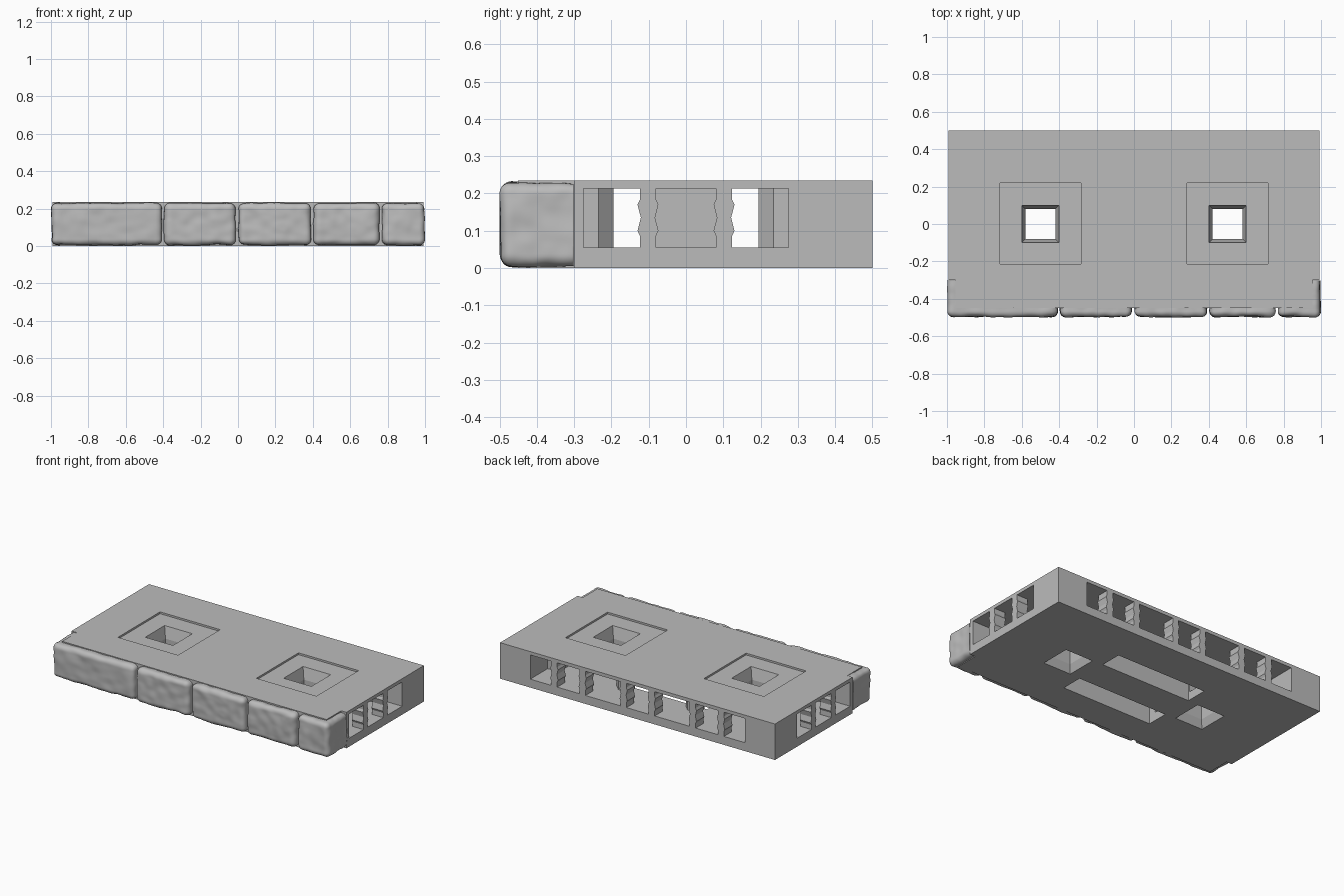
import bpy, bmesh
from math import pi
from mathutils import Matrix, Vector, noise

cube = bpy.data.objects.get("Cube")
if cube:
    bpy.data.objects.remove(cube, do_unlink=True)

stone_grey = bpy.data.materials.new("stone_grey")
stone_grey.use_nodes = True
GREY = (0.5, 0.5, 0.5, 1)
stone_grey.diffuse_color = GREY
stone_grey.node_tree.nodes["Principled BSDF"].inputs["Base Color"].default_value = GREY

TOP = 0.235
LOW, HIGH = 0.055, 0.213      # floor and ceiling of the clip sockets


def finish(name, bm):
    bmesh.ops.recalc_face_normals(bm, faces=bm.faces)
    mesh = bpy.data.meshes.new(name)
    bm.to_mesh(mesh)
    bm.free()
    mesh.materials.append(stone_grey)
    ob = bpy.data.objects.new(name, mesh)
    bpy.context.collection.objects.link(ob)
    return ob


def loft(name, rings, matrix=Matrix()):
    """Closed solid through rings of matching points."""
    bm = bmesh.new()
    loops = [[bm.verts.new(matrix @ Vector(p)) for p in ring] for ring in rings]
    for a, b in zip(loops, loops[1:]):
        for i in range(len(a)):
            j = (i + 1) % len(a)
            bm.faces.new((a[i], a[j], b[j], b[i]))
    bm.faces.new(loops[0])
    bm.faces.new(loops[-1])
    return finish(name, bm)


def prism(name, plan, z0, z1, matrix=Matrix()):
    return loft(name, [[(x, y, z) for x, y in plan] for z in (z0, z1)], matrix)


def rect(x0, x1, y0, y1):
    return [(x0, y0), (x1, y0), (x1, y1), (x0, y1)]


def cut(target, cutter):
    mod = target.modifiers.new("cut", "BOOLEAN")
    mod.operation = "DIFFERENCE"
    mod.solver = "EXACT"
    mod.object = cutter
    with bpy.context.temp_override(object=target, active_object=target):
        bpy.ops.object.modifier_apply(modifier=mod.name)
    bpy.data.objects.remove(cutter, do_unlink=True)


# Base slab, narrower where the stones wrap the front corners
half = [(0.993, 0.5), (0.993, -0.3), (0.955, -0.3), (0.955, -0.45)]
base = prism("base_slab", half + [(-x, y) for x, y in reversed(half)], 0, TOP)

# Clip sockets: local origin on the outer edge, local -y runs inwards
sockets = [Matrix.Translation((x, 0.5, 0)) for x in (-0.5, 0, 0.5)]
sockets += [Matrix.Translation((s * 0.993, 0, 0)) @ Matrix.Rotation(-s * pi / 2, 4, "Z")
            for s in (-1, 1)]
side = [(0.275, 0.05), (0.275, -0.18), (0.235, -0.18), (0.195, -0.22), (0.195, -0.31)]
socket_plan = side + [(-x, y) for x, y in reversed(side)]
for place in sockets:
    cut(base, prism("socket_cutter", socket_plan, LOW, HIGH, place))

# Inner channels and the long slots under them
for s in (-1, 1):
    y0, y1 = sorted((s * 0.115, s * 0.195))
    cut(base, prism("channel_cutter", rect(-0.75, 0.75, y0, y1), LOW, HIGH))
    y0, y1 = sorted((s * 0.105, s * 0.247))
    cut(base, prism("slot_cutter", rect(-0.325, 0.325, y0, y1), -0.05, HIGH - 0.002))

# Shallow square recesses with flared through holes
for x in (-0.5, 0.5):
    cut(base, prism("recess_cutter", rect(x - 0.217, x + 0.217, -0.215, 0.22), 0.223, 0.3))
    levels = [(-0.01, 0.1), (0, 0.1), (0.05, 0.08), (0.15, 0.08), (0.223, 0.1), (0.23, 0.1)]
    cut(base, loft("hole_cutter", [[(px, py, z) for px, py in rect(x - r, x + r, -r, r)]
                                   for z, r in levels]))

# Pillars with wavy sides that divide each socket mouth
wave = [(0, 0.022), (0.03, 0.021), (0.045, 0.028), (0.08, 0.019),
        (0.115, 0.028), (0.13, 0.021), (0.158, 0.022)]
outline = [(w, LOW + z) for z, w in wave] + [(-w, LOW + z) for z, w in reversed(wave)]
for place in sockets:
    for s in (-1, 1):
        rings = [[(s * 0.102 + px, y, z) for px, z in outline] for y in (0, -0.08)]
        loft("socket_pillar", rings, place)


def stone(name, x0, x1, y0, y1, seed, back=None):
    """Rounded block with a worn, uneven face."""
    bm = bmesh.new()
    bmesh.ops.create_cube(bm, size=2)
    bmesh.ops.subdivide_edges(bm, edges=bm.edges, cuts=31, use_grid_fill=True)
    size = Vector((x1 - x0, y1 - y0, TOP - 0.004)) / 2
    mid = Vector(((x0 + x1) / 2, (y0 + y1) / 2, TOP / 2))
    r = 0.034
    for v in bm.verts:
        p = Vector(v.co[i] * size[i] for i in range(3))
        core = Vector(max(r - size[i], min(size[i] - r, p[i])) for i in range(3))
        n = (p - core).normalized()
        p = core + n * r
        at = p + Vector((seed * 3.7, 0, 0))
        dent = 0.006 * noise.noise(at * 7) + 0.004 * noise.noise(at * 19) - 0.004
        v.co = p + mid + n * min(dent, 0)
        if back is not None:
            v.co.y = min(v.co.y, back)
    for f in bm.faces:
        f.smooth = True
    return finish(name, bm)


# Facing stones along the front; the end ones wrap round the corners
stone("left_end_stone", 0.765, 1.0, -0.5, -0.24, 5, -0.301)
stone("right_end_stone", -1.0, -0.403, -0.5, -0.24, 1, -0.301)
for i, (x0, x1) in enumerate([(-0.397, -0.01), (-0.002, 0.393), (0.4, 0.758)]):
    stone("front_stone", x0, x1, -0.5, -0.4, i + 2)
